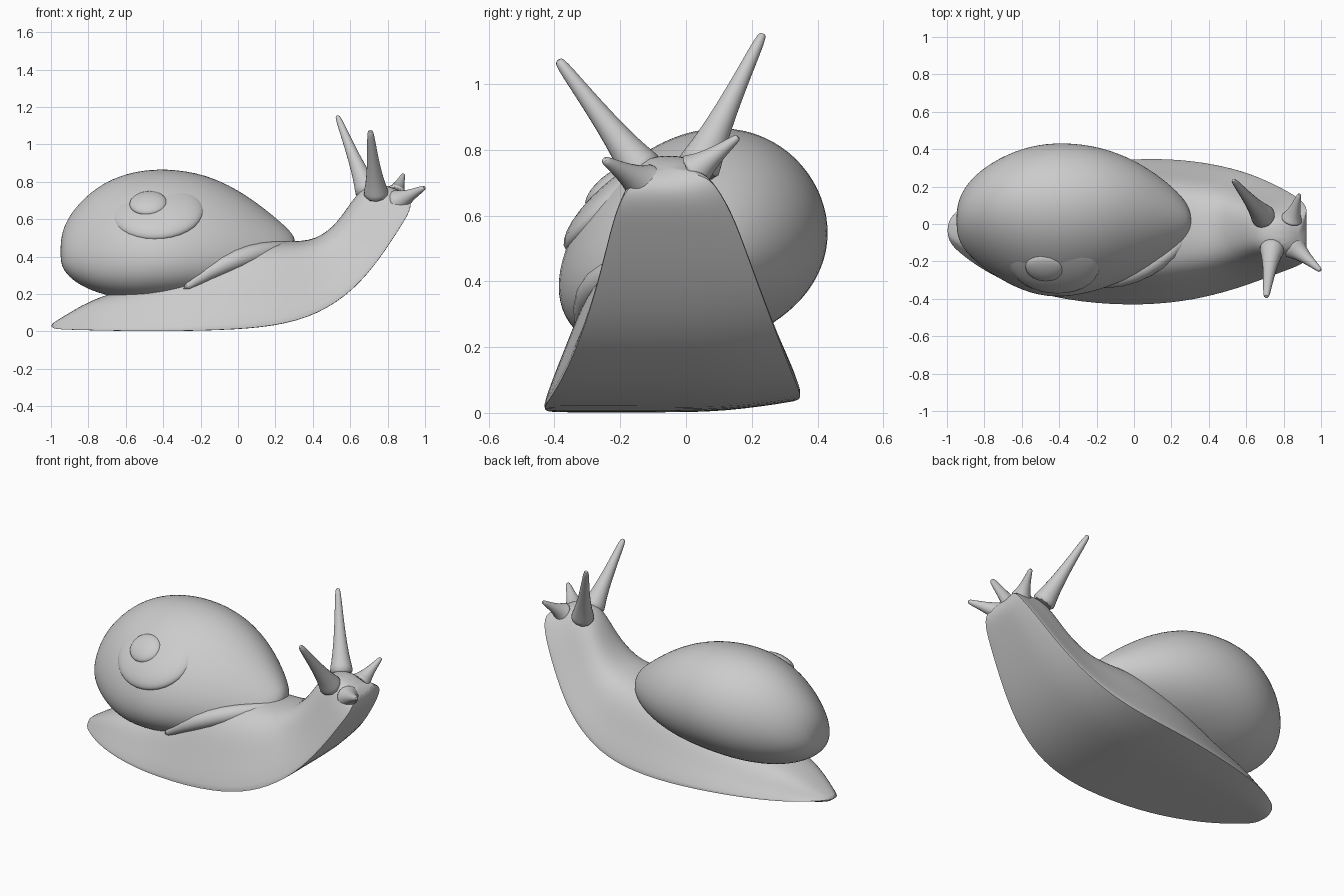
import bpy, bmesh, math
from mathutils import Vector

if "Cube" in bpy.data.objects:
    bpy.data.objects.remove(bpy.data.objects["Cube"], do_unlink=True)

grey = bpy.data.materials.new("snail grey")
grey.use_nodes = True
grey.diffuse_color = (0.6, 0.6, 0.6, 1)
grey.node_tree.nodes["Principled BSDF"].inputs["Base Color"].default_value = (0.6, 0.6, 0.6, 1)


def finish(obj):
    obj.data.materials.clear()
    obj.data.materials.append(grey)
    bpy.ops.object.select_all(action="DESELECT")
    obj.select_set(True)
    bpy.context.view_layer.objects.active = obj
    bpy.ops.object.shade_smooth_by_angle(angle=math.radians(50))


def loft(name, rings, subdiv=1, crease=()):
    """Skin closed rings of points and cap both ends."""
    bm = bmesh.new()
    loops = [[bm.verts.new(p) for p in ring] for ring in rings]
    n = len(loops[0])
    layer = bm.edges.layers.float.new("crease_edge")
    for a, b in zip(loops, loops[1:]):
        for i in range(n):
            j = (i + 1) % n
            bm.faces.new((a[i], a[j], b[j], b[i]))
        for i in crease:
            bm.edges.get((a[i], b[i]))[layer] = 0.8
    bm.faces.new(loops[0][::-1])
    bm.faces.new(loops[-1])
    bmesh.ops.recalc_face_normals(bm, faces=bm.faces)
    mesh = bpy.data.meshes.new(name)
    bm.to_mesh(mesh)
    bm.free()
    obj = bpy.data.objects.new(name, mesh)
    bpy.context.collection.objects.link(obj)
    mod = obj.modifiers.new("smooth", "SUBSURF")
    mod.levels = mod.render_levels = subdiv
    finish(obj)


def tube(name, points, radii, sides=10):
    """Round tube through points with a radius at each."""
    pts = [Vector(p) for p in points]
    rings = []
    for i, p in enumerate(pts):
        d = (pts[min(i + 1, len(pts) - 1)] - pts[max(i - 1, 0)]).normalized()
        u = d.orthogonal().normalized() if i == 0 else (u - d * u.dot(d)).normalized()
        v = d.cross(u)
        rings.append([p + radii[i] * (u * math.cos(t) + v * math.sin(t))
                      for t in (math.tau * k / sides for k in range(sides))])
    loft(name, rings)


# Body: half profile (across, up) swept over tilted sections with a flat sole
half = [(1, 0), (.96, .14), (.82, .45), (.7, .74), (.52, .94), (.22, 1.02)]
profile = half + [(-a, b) for a, b in reversed(half)] + [(-.5, 0), (0, 0), (.5, 0)]
# sole x, sole z, back x, back z, right edge y, left edge y
sections = [
    (-1, .015, -1, .04, -.09, .02), (-.93, .01, -.93, .08, -.16, .09),
    (-.75, .005, -.75, .19, -.29, .2), (-.45, 0, -.45, .25, -.4, .285),
    (-.1, .005, -.14, .41, -.44, .35), (.2, .025, .1, .475, -.43, .355),
    (.43, .09, .27, .475, -.385, .325), (.62, .22, .42, .48, -.325, .275),
    (.76, .39, .54, .58, -.27, .21), (.87, .56, .62, .71, -.23, .15),
    (.925, .65, .69, .78, -.2, .1), (.925, .71, .82, .785, -.16, .05)]
rings = []
for sx, sz, tx, tz, lo, hi in sections:
    mid, w = (lo + hi) / 2, (hi - lo) / 2
    rings.append([(sx + (tx - sx) * v, mid + w * u,
                   sz + (tz - sz) * v + .03 * max(0, u) ** 4 * (1 - v)) for u, v in profile])
loft("body", rings, 2, crease=(0, len(half) * 2 - 1))

# Shell: leaning oval sections along x (x, y low, y high, z low, z high)
shell_sections = [
    (-.95, -.04, .08, .37, .49), (-.925, -.12, .17, .31, .585),
    (-.85, -.205, .27, .245, .695), (-.72, -.3, .36, .19, .805),
    (-.56, -.38, .425, .165, .865), (-.38, -.405, .445, .17, .88),
    (-.18, -.36, .42, .19, .85), (0, -.285, .35, .23, .765),
    (.15, -.2, .25, .28, .655), (.26, -.12, .15, .34, .56), (.31, -.04, .06, .41, .5)]
count = 20
rings = []
for x, y0, y1, z0, z1 in shell_sections:
    rings.append([(x, (y0 + y1) / 2 + (y1 - y0) / 2 * math.cos(t),
                   (z0 + z1) / 2 + (z1 - z0) / 2 * math.sin(t + .24 - .17 * math.cos(t)))
                  for t in (math.tau * k / count for k in range(count))])
loft("shell", rings, 2)

# Spire: low coiled whorl and apex knob on the shell's right shoulder
axis = Vector((-.08, -.66, .75)).normalized()
for name, pos, size in (("inner_whorl", (-.43, -.2, .64), (.25, .22, .07)),
                        ("apex_knob", (-.48, -.235, .685), (.1, .09, .035))):
    bpy.ops.mesh.primitive_uv_sphere_add(segments=32, ring_count=16, location=pos)
    obj = bpy.context.object
    obj.name = name
    obj.scale = size
    obj.rotation_euler = axis.to_track_quat("Z", "Y").to_euler()
    finish(obj)

# Mantle lip along the shell opening
tube("mantle_lip", [(-.3, -.31, .22), (-.16, -.31, .32), (0, -.27, .39),
                    (.14, -.19, .43), (.25, -.11, .445), (.3, 0, .45), (.25, .13, .45)],
     [.02, .045, .06, .055, .04, .03, .01])

# Tentacles: flared base narrowing to a blunt tip
tentacles = {
    "left_eye_stalk": ((.7, .03, .73), (.53, .235, 1.155), .08, .016),
    "right_eye_stalk": ((.74, -.12, .72), (.707, -.39, 1.075), .08, .018),
    "left_feeler": ((.84, .02, .73), (.885, .16, .84), .07, .012),
    "right_feeler": ((.85, -.12, .69), (.998, -.25, .77), .08, .014)}
for name, (base, tip, r0, r1) in tentacles.items():
    base, tip = Vector(base), Vector(tip)
    steps = (0, .1, .22, .45, .75, .96, 1)
    radii = [r1 + (r0 - r1) * ((1 - s) ** 4 * .5 + (1 - s) * .5) for s in steps]
    radii[-1] = r1 * .6
    tube(name, [base.lerp(tip, s) for s in steps], radii)
